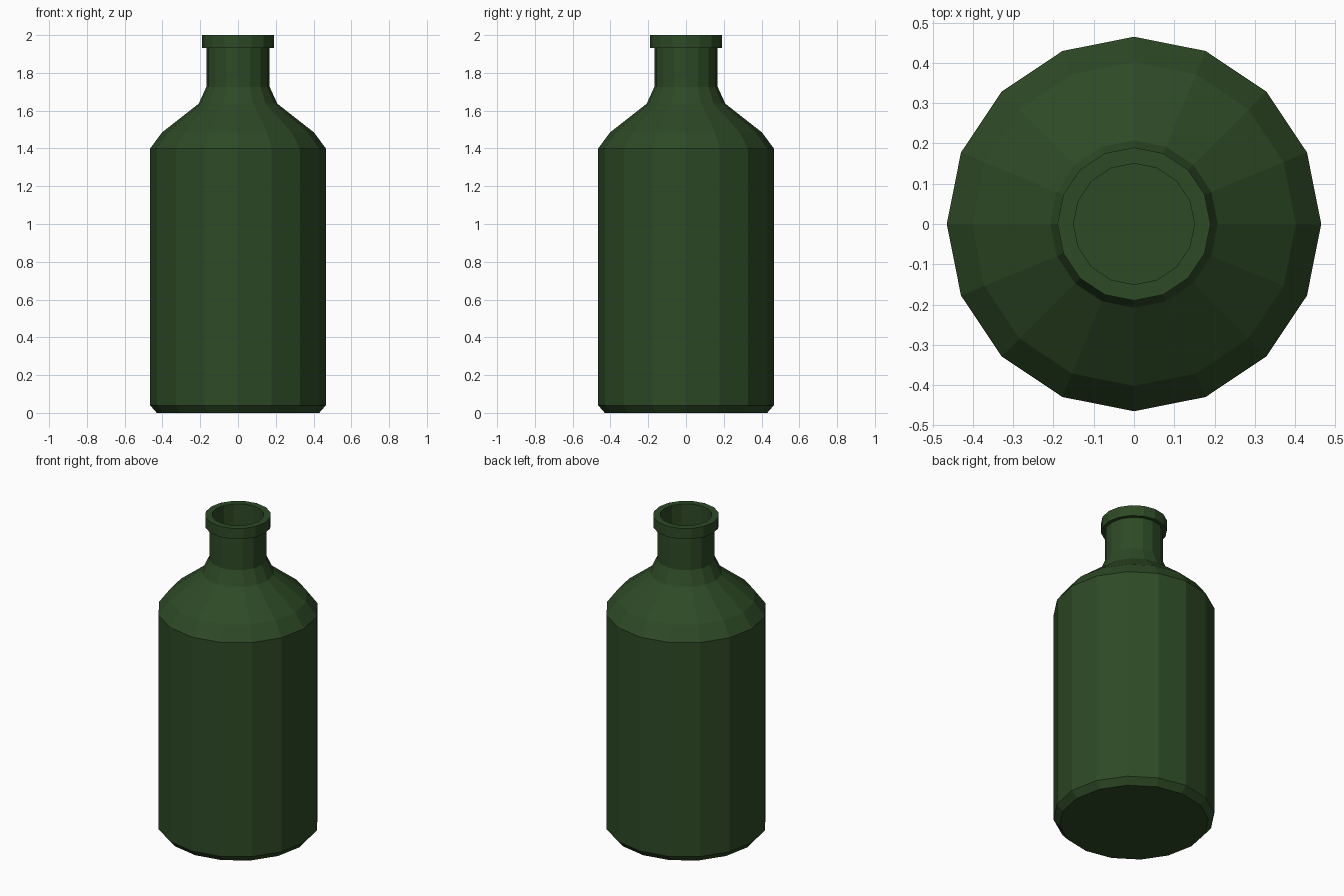
import bpy, bmesh
from math import tau

if "Cube" in bpy.data.objects:
    bpy.data.objects.remove(bpy.data.objects["Cube"])

SIDES = 16

# Outer wall from base centre up to the rim, as (radius, height)
outer = [(0, 0), (0.43, 0), (0.465, 0.04), (0.465, 1.40), (0.402, 1.485),
         (0.208, 1.637), (0.168, 1.725), (0.168, 1.932),
         (0.19, 1.932), (0.19, 2.0)]
# Inner wall from the rim down to the inside floor
inner = [(0.15, 2.0), (0.15, 1.71), (0.19, 1.61), (0.385, 1.46),
         (0.435, 1.39), (0.435, 0.05), (0, 0.05)]


def lathe(name, profile, color):
    bm = bmesh.new()
    verts = [bm.verts.new((r, 0, z)) for r, z in profile]
    edges = [bm.edges.new(pair) for pair in zip(verts, verts[1:])]
    bmesh.ops.spin(bm, geom=verts + edges, cent=(0, 0, 0), axis=(0, 0, 1),
                   angle=tau, steps=SIDES)
    bmesh.ops.remove_doubles(bm, verts=bm.verts, dist=0.0005)
    bmesh.ops.recalc_face_normals(bm, faces=bm.faces)
    mesh = bpy.data.meshes.new(name)
    bm.to_mesh(mesh)
    bm.free()
    mat = bpy.data.materials.new(name + "_glass")
    mat.diffuse_color = color
    mat.use_nodes = True
    mat.node_tree.nodes["Principled BSDF"].inputs["Base Color"].default_value = mat.diffuse_color
    mesh.materials.append(mat)
    obj = bpy.data.objects.new(name, mesh)
    bpy.context.collection.objects.link(obj)
    return obj


# Hollow bottle with a stepped lip
lathe("bottle", outer + inner, (0.027, 0.068, 0.019, 1))
